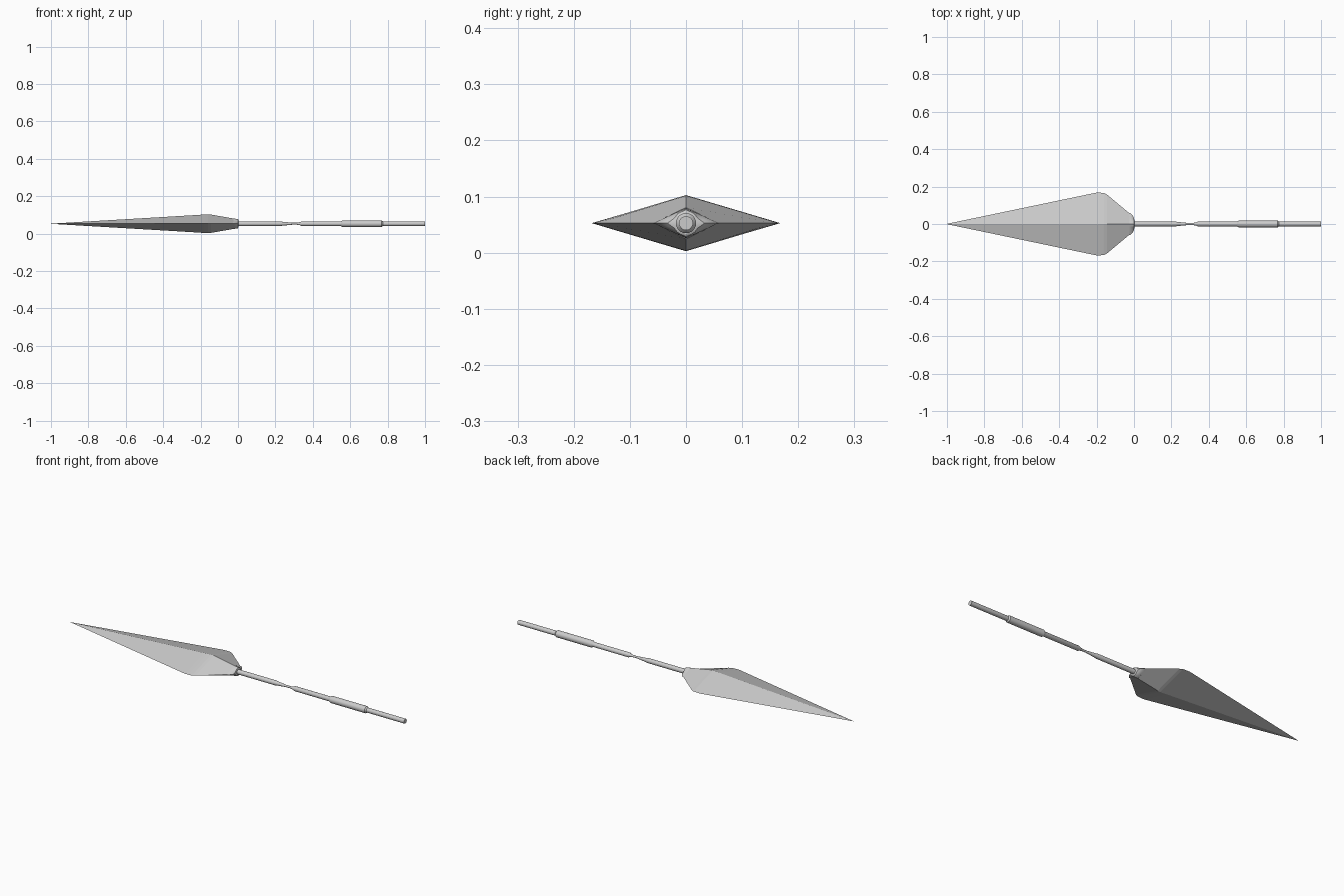
import bpy, bmesh, math

if "Cube" in bpy.data.objects:
    bpy.data.objects.remove(bpy.data.objects["Cube"])

ZC = 0.0525  # height of the long axis


def loft(name, rings, angle=25):
    """Skin a list of equal-length point rings and cap both ends."""
    bm = bmesh.new()
    loops = [[bm.verts.new(p) for p in ring] for ring in rings]
    n = len(loops[0])
    for a, b in zip(loops, loops[1:]):
        for i in range(n):
            j = (i + 1) % n
            bm.faces.new((a[i], a[j], b[j], b[i]))
    bm.faces.new(loops[0][::-1])
    bm.faces.new(loops[-1])
    bmesh.ops.recalc_face_normals(bm, faces=bm.faces)
    mesh = bpy.data.meshes.new(name)
    bm.to_mesh(mesh)
    bm.free()
    ob = bpy.data.objects.new(name, mesh)
    bpy.context.collection.objects.link(ob)
    bpy.ops.object.select_all(action='DESELECT')
    ob.select_set(True)
    bpy.context.view_layer.objects.active = ob
    bpy.ops.object.shade_smooth_by_angle(angle=math.radians(angle))
    return ob


def diamond(x, w, h):
    return [(x, w, ZC), (x, 0, ZC + h), (x, -w, ZC), (x, 0, ZC - h)]


def eye(x, w, h, r, n=32):
    """Circle of radius r blended into a pointed diamond of size w, h."""
    pts = []
    for i in range(n):
        t = 2 * math.pi * i / n
        c, s = abs(math.cos(t)), abs(math.sin(t))
        d = max(r, 1 / (c / w + s / h))
        pts.append((x, d * math.cos(t), ZC + d * math.sin(t)))
    return pts


def circle(x, r, n=24):
    return eye(x, r * 0.5, r * 0.5, r, n)


# Four-sided blade: position, half width, half thickness
blade = [(-1.0, 0.001, 0.0005), (-0.205, 0.167, 0.0475), (-0.19, 0.168, 0.049),
         (-0.16, 0.166, 0.05), (-0.145, 0.158, 0.049), (-0.025, 0.058, 0.028)]
loft("blade", [diamond(*s) for s in blade], 5)

# Collar blending the blade into the shaft
loft("collar", [eye(-0.03, 0.06, 0.027, 0.023), eye(-0.018, 0.058, 0.027, 0.024),
                eye(-0.006, 0.044, 0.026, 0.024), eye(0.0, 0.033, 0.024, 0.022),
                eye(0.002, 0.02, 0.02, 0.018)])

# Turned shaft with a thin waist and a thicker grip
shaft = [(-0.02, 0.0125), (0.225, 0.0125), (0.24, 0.010), (0.275, 0.007),
         (0.29, 0.0055), (0.315, 0.0055), (0.33, 0.008), (0.34, 0.0125),
         (1.0, 0.0125)]
loft("shaft", [circle(*s) for s in shaft])

grip = [(0.55, 0.0125), (0.56, 0.0180), (0.768, 0.0180), (0.775, 0.0125)]
loft("grip", [circle(*s) for s in grip])
